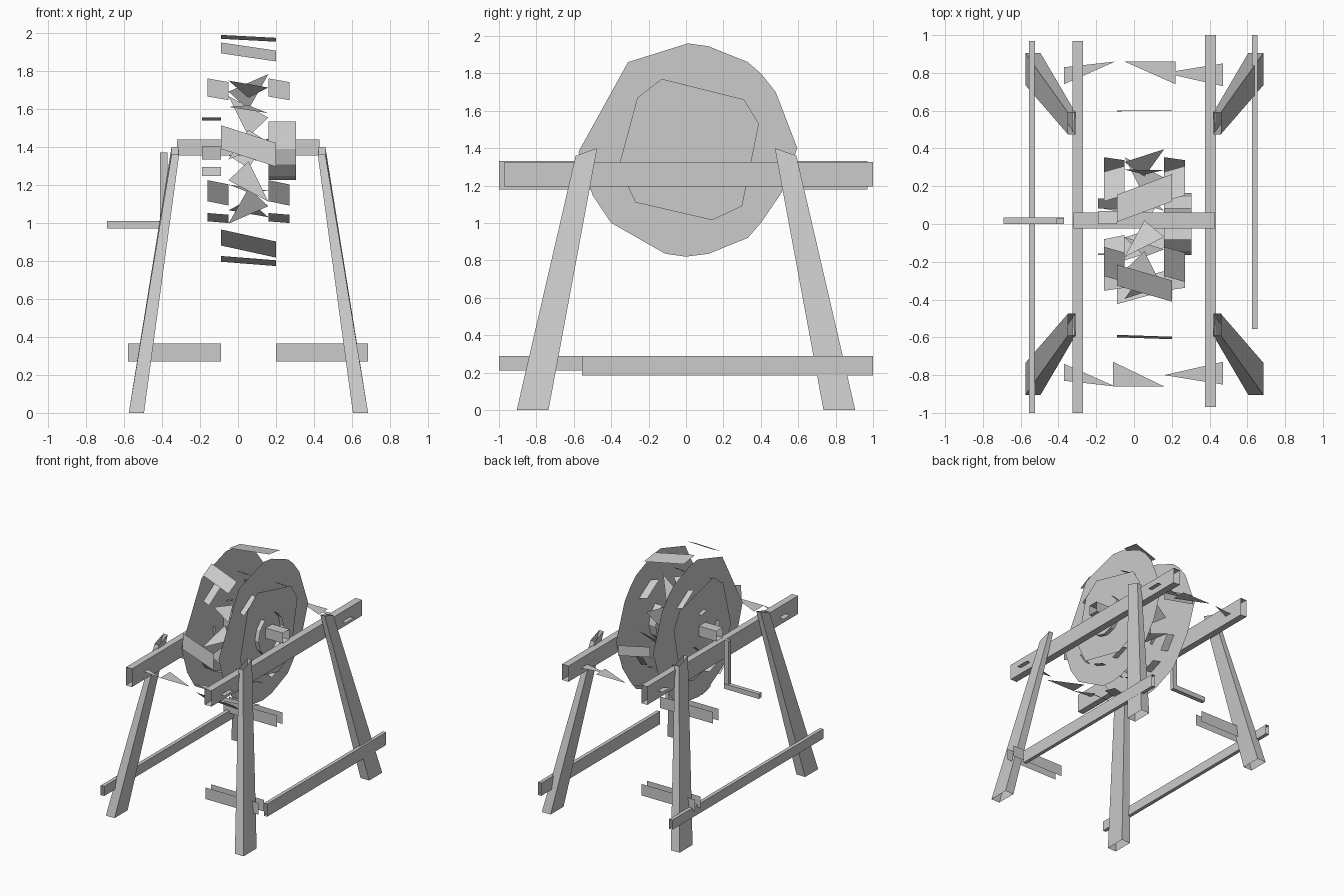
import bpy
from math import sin, cos, radians
from mathutils import Vector

if "Cube" in bpy.data.objects:
    bpy.data.objects.remove(bpy.data.objects["Cube"])

CX, CZ = 0.055, 1.39          # frame centre line and axle height
# box sides: front, back, left, right, bottom, top
BOX = [(0, 1, 5, 4), (2, 6, 7, 3), (0, 4, 6, 2), (1, 3, 7, 5), (0, 2, 3, 1), (4, 5, 7, 6)]


def mesh(name, verts, faces):
    me = bpy.data.meshes.new(name)
    me.from_pydata(verts, [], faces)
    me.update()
    ob = bpy.data.objects.new(name, me)
    bpy.context.collection.objects.link(ob)
    return ob


def sides(skip):
    return [f for n, f in enumerate(BOX) if n not in skip]


def beam(name, x, y, z, skip=()):
    """Box between ranges, leaving the skipped sides open."""
    return mesh(name, [(i, j, k) for k in z for j in y for i in x], sides(skip))


def polar(x, r, a):
    return Vector((x, r * sin(radians(a)), CZ + r * cos(radians(a))))


def strips(name, x0, x1, r, spans, skew=0.0):
    """Flat slanted slats around the axle; skew slides the far end along the slat."""
    v, f = [], []
    for a, b in spans:
        p, q, n = polar(x0, r, a), polar(x0, r, b), len(v)
        far = (q - p) * skew + Vector((x1 - x0, 0, 0))
        v += [p, q, q + far, p + far]
        f.append((n, n + 1, n + 2, n + 3))
    return mesh(name, v, f)


def plate(name, x, outline):
    return mesh(name, [(x, y, z) for y, z in outline], [tuple(range(len(outline)))])


# splayed legs, mirrored to all four corners
for sx, side in ((-1, "left"), (1, "right")):
    for sy, end in ((-1, "front"), (1, "back")):
        pts = []
        for (xa, xb), (ya, yb), (za, zb) in (
                ((0.55, 0.63), (0.735, 0.905), (0, 0)),
                ((0.365, 0.405), (0.475, 0.59), (1.40, 1.36))):
            for y, z in ((ya, za), (yb, zb)):
                for x in (xa, xb):
                    pts.append((CX + sx * x, sy * y, z))
        mesh(f"{end}_{side}_leg", pts, sides((4, 5)))

# long side rails, hollow at the ends
beam("left_top_beam", (-0.325, -0.27), (-1, 0.97), (1.18, 1.33), (0, 1))
beam("right_top_beam", (0.375, 0.435), (-0.97, 1), (1.195, 1.325), (0, 1))
beam("left_low_rail", (-0.555, -0.525), (-1, 0.97), (0.21, 0.29), (0, 1))
beam("right_low_rail", (0.625, 0.655), (-0.555, 1), (0.185, 0.29), (0, 1))

# short cross rail stubs, two cheeks each
for name, x, s in (("front_cross_rail", (0.2, 0.685), -1), ("back_cross_rail", (-0.58, -0.09), 1)):
    beam(name, x, sorted((s * 0.64, s * 0.71)), (0.27, 0.365), (2, 3, 4, 5))

# broken upper cross rails: thin tapering splinters
for s, end, mid in ((1, "back", [(-0.05, 0.86), (0.22, 0.86), (0.22, 0.74)]),
                    (-1, "front", [(-0.11, 0.73), (-0.11, 0.86), (0.16, 0.86)])):
    pts = [(-0.37, 0.74), (-0.37, 0.83), (-0.1, 0.86)] + mid + [(0.16, 0.80), (0.47, 0.85), (0.47, 0.73)]
    mesh(f"{end}_upper_splinters", [(x, s * y, 1.245) for x, y in pts],
         [(0, 1, 2), (3, 4, 5), (6, 7, 8)])

# big drum discs and the inner plates on their outer faces
rim = [(0.01, 1.96), (0.12, 1.945), (0.33, 1.86), (0.40, 1.80), (0.48, 1.70), (0.595, 1.40),
       (0.51, 1.16), (0.40, 1.00), (0.33, 0.92), (0.12, 0.835), (0, 0.82), (-0.11, 0.835),
       (-0.40, 1.00), (-0.50, 1.15), (-0.575, 1.38), (-0.31, 1.86)]
ring = [(-0.13, 1.77), (0.31, 1.66), (0.39, 1.53), (0.30, 1.09), (0.14, 1.015),
        (-0.27, 1.11), (-0.36, 1.30), (-0.26, 1.67)]
for s, side in ((-1, "left"), (1, "right")):
    plate(f"{side}_drum_disc", CX + s * 0.17, rim)
    plate(f"{side}_inner_plate", CX + s * 0.215, ring)

# slats around the drum at two radii
strips("rim_slats", -0.09, 0.2, 0.60,
       [(1, 15), (-21, -33), (-78, -90), (-135, -148), (-160, -172), (84, 92)], 0.75)
diagonals = [(s * a, s * b) for s in (1, -1) for a, b in ((18, 45), (115, 135), (150, 168))]
strips("left_ring_slats", -0.16, -0.05, 0.39, diagonals, 0.2)
strips("right_ring_slats", 0.16, 0.27, 0.39, diagonals, 0.2)

# pointed splinters of the drum core
v, f = [], []
for i in range(10):
    a, n = i * 36 + 10, len(v)
    x0, x1 = (-0.05, 0.16) if i % 2 else (0.16, -0.05)
    v += [polar(x0, 0.40, a), polar(x1, 0.33, a + 14), polar(CX, 0.27, a + 30)]
    f.append((n, n + 1, n + 2))
mesh("core_splinters", v, f)

# hub: nearly whole collar on the right, a few remains on the left
strips("hub_collar", 0.16, 0.305, 0.165, [(a, a + 30) for a in range(30, 330, 30)])
strips("hub_remains", -0.19, -0.09, 0.165, [(0, 25), (125, 150), (-110, -85)])

# square axle and crank
beam("axle", (-0.32, 0.43), (-0.025, 0.06), (1.355, 1.44), (2, 3))
beam("crank_arm", (-0.41, -0.37), (0, 0.03), (0.975, 1.37))
beam("crank_grip", (-0.69, -0.37), (0, 0.035), (0.97, 1.01))
